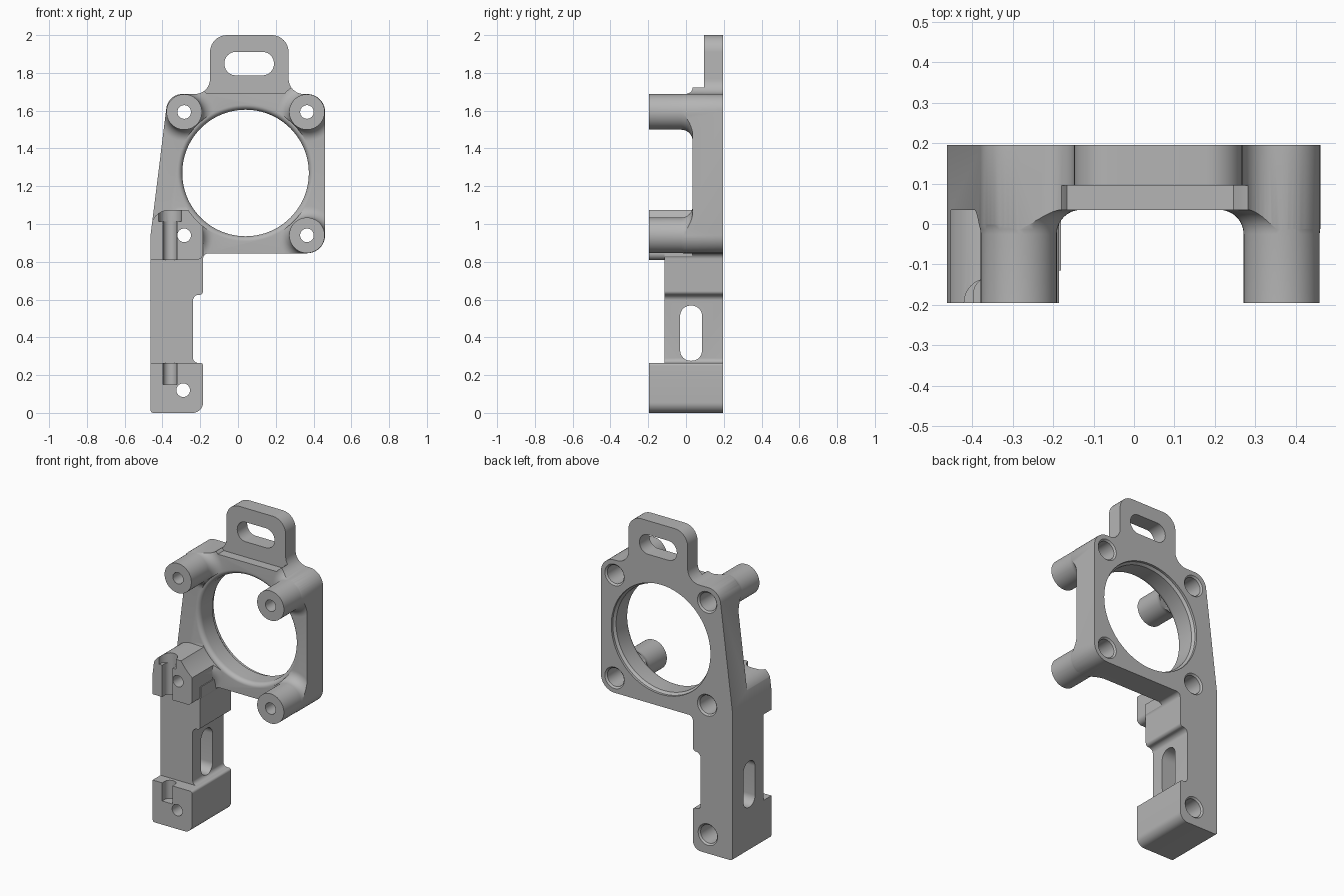
import bpy, bmesh
from math import sin, cos, tan, pi
from mathutils import Vector

cube = bpy.data.objects.get("Cube")
if cube:
    bpy.data.objects.remove(cube)

metal = bpy.data.materials.new("plain grey")
metal.use_nodes = True
grey = (0.46, 0.46, 0.46, 1)
metal.diffuse_color = grey
metal.node_tree.nodes["Principled BSDF"].inputs["Base Color"].default_value = grey

FRONT, BACK, PLATE = -0.195, 0.195, 0.035


def finish(name, bm):
    bmesh.ops.recalc_face_normals(bm, faces=bm.faces)
    mesh = bpy.data.meshes.new(name)
    bm.to_mesh(mesh)
    bm.free()
    mesh.materials.append(metal)
    ob = bpy.data.objects.new(name, mesh)
    bpy.context.scene.collection.objects.link(ob)
    return ob


def fillet(corners, steps=10):
    """Round each corner (a, b, radius) of a closed polygon."""
    pts = []
    for i, (a, b, r) in enumerate(corners):
        p = Vector((a, b))
        if r == 0:
            pts.append(p)
            continue
        u = (Vector(corners[i - 1][:2]) - p).normalized()
        v = (Vector(corners[(i + 1) % len(corners)][:2]) - p).normalized()
        half = u.angle(v) / 2
        c = p + (u + v).normalized() * r / sin(half)
        s, e = p + u * r / tan(half) - c, p + v * r / tan(half) - c
        w = pi - 2 * half
        for k in range(steps + 1):
            t = k / steps
            pts.append(c + (s * sin((1 - t) * w) + e * sin(t * w)) / sin(w))
    return pts


def prism(name, pts, lo, hi, axis="y", chamfer=0):
    """Extrude a 2D outline along y or x, optionally chamfering the far cap."""
    bm = bmesh.new()

    def place(p, d):
        return (p[0], d, p[1]) if axis == "y" else (d, p[0], p[1])
    near = [bm.verts.new(place(p, lo)) for p in pts]
    far = [bm.verts.new(place(p, hi)) for p in pts]
    bm.faces.new(near)
    cap = bm.faces.new(far)
    for i in range(len(pts)):
        bm.faces.new((near[i - 1], near[i], far[i], far[i - 1]))
    if chamfer:
        bmesh.ops.bevel(bm, geom=list(cap.edges), offset=chamfer,
                        segments=1, affect="EDGES")
    return finish(name, bm)


def box(name, x, y, z):
    return prism(name, [(x[0], z[0]), (x[1], z[0]), (x[1], z[1]), (x[0], z[1])], *y)


def lathe(name, profile, cx, cz, n=48):
    """Revolve (radius, y) points about an axis along y."""
    bm = bmesh.new()
    rings = [[bm.verts.new((cx + r * cos(2 * pi * k / n), y, cz + r * sin(2 * pi * k / n)))
              for k in range(n)] for r, y in profile]
    bm.faces.new(rings[0])
    bm.faces.new(rings[-1])
    for a, b in zip(rings, rings[1:]):
        for k in range(n):
            bm.faces.new((a[k - 1], a[k], b[k], b[k - 1]))
    return finish(name, bm)


def upright(name, r, x, y, z0, z1):
    bm = bmesh.new()
    bmesh.ops.create_cone(bm, cap_ends=True, segments=32, radius1=r, radius2=r, depth=z1 - z0)
    bmesh.ops.translate(bm, verts=bm.verts, vec=(x, y, (z0 + z1) / 2))
    return finish(name, bm)


def combine(target, other, operation):
    mod = target.modifiers.new("join", "BOOLEAN")
    mod.operation, mod.object, mod.solver = operation, other, "EXACT"
    bpy.context.view_layer.objects.active = target
    bpy.ops.object.modifier_apply(modifier=mod.name)
    bpy.data.objects.remove(other)


# Full silhouette: leg, square frame and top tab
outline = fillet([
    (-0.463, 0, 0.015), (-0.185, 0, 0.055), (-0.185, 0.265, 0.015), (-0.238, 0.265, 0.025),
    (-0.238, 0.625, 0.03), (-0.185, 0.625, 0.02), (-0.185, 0.845, 0.03),
    (0.461, 0.845, 0.095), (0.461, 1.688, 0.095),
    (0.268, 1.688, 0.08), (0.268, 2, 0.09), (-0.148, 2, 0.09), (-0.148, 1.688, 0.08),
    (-0.37, 1.688, 0.085), (-0.463, 0.94, 0.1)])
bracket = prism("mounting_bracket", outline, FRONT, BACK, chamfer=0.008)

# Depth of each region
mass = box("frame_depth", (-1, 1), (PLATE, 0.5), (-0.5, 1.69))
block = fillet([(-0.6, 0.81, 0), (-0.185, 0.81, 0.035), (-0.185, 1.075, 0.055),
                (-0.463, 1.075, 0.1), (-0.463, 0.94, 0), (-0.6, 0.94, 0)])
parts = [
    box("tab_depth", (-1, 1), (0.095, 0.6), (1.5, 2.5)),
    box("leg_depth", (-0.9, -0.18), (-0.115, 0.4), (-0.4, 0.9)),
    box("foot_depth", (-0.8, -0.15), (-0.3, 0.3), (-0.3, 0.265)),
    prism("upper_block", block, -0.28, 0.25),
]

# Round posts that flare into the frame
post_spots = [(x, z) for x in (-0.285, 0.365) for z in (0.94, 1.593)]
flare = 0.06
for x, z in post_spots:
    profile = [(0.094, -0.25)]
    for k in range(9):
        a = k / 8 * pi / 2
        profile.append((0.094 + flare * (1 - cos(a)), PLATE - flare * (1 - sin(a))))
    profile.append((0.094 + flare, 0.12))
    parts.append(lathe("post", profile, x, z))
for part in parts:
    combine(mass, part, "UNION")
combine(bracket, mass, "INTERSECT")

# Large opening with a softened front rim and chamfered back
rim = [(0.348, 0.3), (0.348, 0.18), (0.335, 0.165)]
for k in range(9):
    a = k / 8 * pi / 2
    rim.append((0.335 + 0.026 * (1 - cos(a)), PLATE + 0.03 * (1 - sin(a))))
rim.append((0.361, -0.4))
cutters = [lathe("opening", rim, 0.04, 1.27, 96)]

# Screw holes, counterbored from the back
for x, z in post_spots + [(-0.29, 0.12)]:
    cutters.append(lathe("screw_hole", [(0.036, -0.4), (0.036, 0.04), (0.058, 0.04),
                                        (0.058, 0.185), (0.07, 0.197), (0.07, 0.3)], x, z))

# Slots in the tab and through the leg
cutters.append(prism("tab_slot", fillet([(-0.072, 1.787, 0.06), (0.19, 1.787, 0.06),
                                         (0.19, 1.911, 0.06), (-0.072, 1.911, 0.06)]), -0.1, 0.4))
cutters.append(prism("leg_slot", fillet([(-0.031, 0.276, 0.055), (0.085, 0.276, 0.055),
                                         (0.085, 0.568, 0.055), (-0.031, 0.568, 0.055)]),
                     -0.6, 0, "x"))

# Upright rod groove in the front of the foot and upper block
cutters.append(upright("rod_groove", 0.036, -0.36, -0.17, 0.15, 1.02))
cutters.append(box("groove_mouth", (-0.396, -0.324), (-0.3, -0.17), (0.15, 1.02)))
cutters.append(upright("rod_head_seat", 0.06, -0.36, FRONT, 1.012, 1.2))
for cutter in cutters:
    combine(bracket, cutter, "DIFFERENCE")

bpy.ops.object.select_all(action="DESELECT")
bracket.select_set(True)
bpy.context.view_layer.objects.active = bracket
bpy.ops.object.shade_smooth_by_angle(angle=pi / 6)
